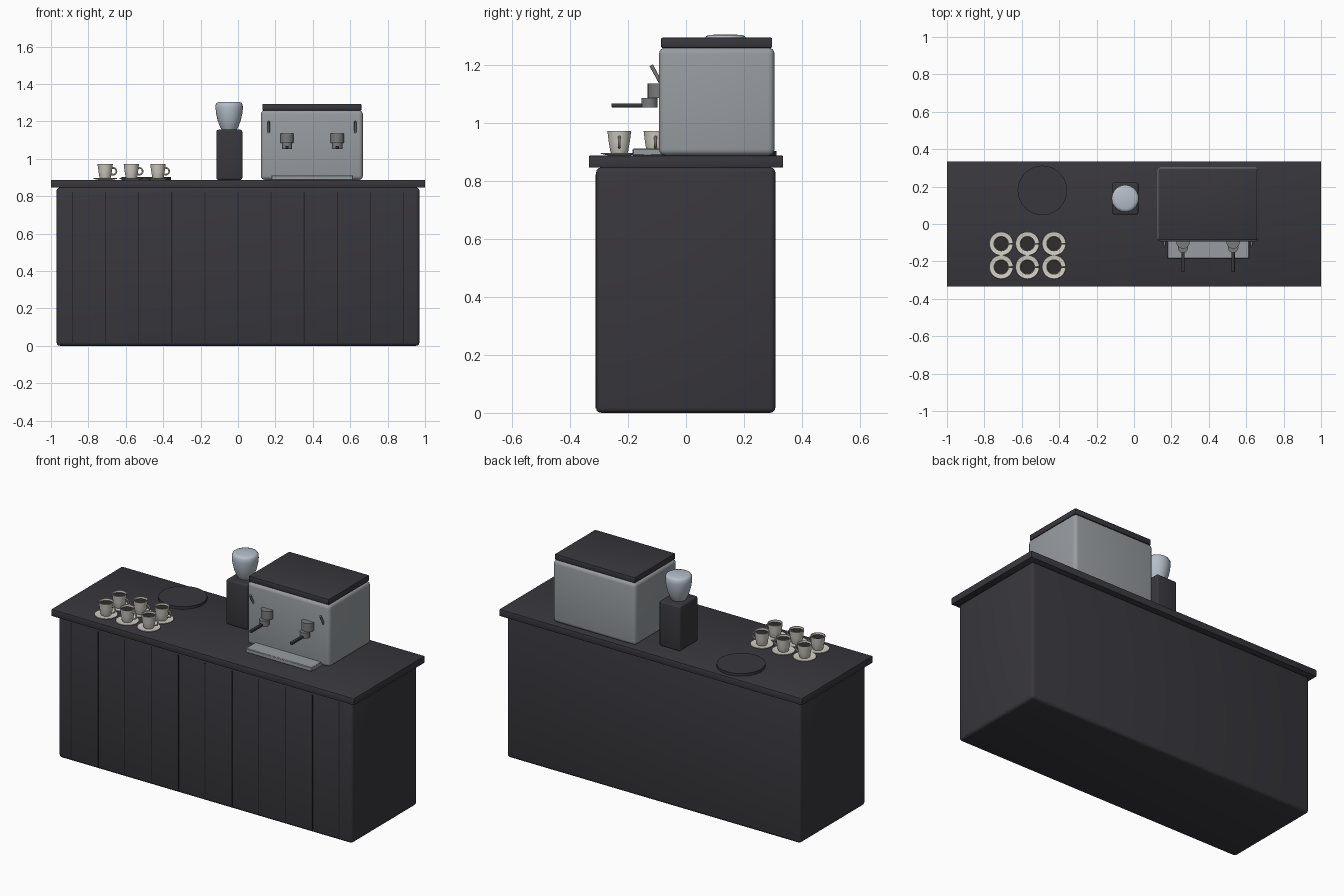
import bpy
import math
from mathutils import Vector

cube = bpy.data.objects.get("Cube")
if cube:
    bpy.data.objects.remove(cube, do_unlink=True)


def material(name, color):
    m = bpy.data.materials.new(name)
    m.use_nodes = True
    m.diffuse_color = (*color, 1)
    m.node_tree.nodes["Principled BSDF"].inputs["Base Color"].default_value = (*color, 1)
    return m


CHARCOAL = material("charcoal", (0.04, 0.038, 0.046))
SEAM = material("seam black", (0.018, 0.017, 0.02))
STEEL = material("brushed steel", (0.31, 0.335, 0.355))
METAL = material("dark metal", (0.19, 0.195, 0.2))
HOPPER = material("hopper blue grey", (0.46, 0.52, 0.59))
CHINA = material("off white china", (0.64, 0.62, 0.55))
COFFEE = material("coffee", (0.03, 0.025, 0.025))


def finish(ob, name, mat):
    ob.name = name
    ob.data.name = name
    ob.data.materials.append(mat)
    bpy.ops.object.shade_smooth_by_angle(angle=math.radians(40))
    return ob


def box(name, mat, lo, hi, bevel=0.0, segments=3):
    lo, hi = Vector(lo), Vector(hi)
    bpy.ops.mesh.primitive_cube_add(size=1, location=(lo + hi) / 2)
    ob = bpy.context.object
    ob.scale = hi - lo
    bpy.ops.object.transform_apply(location=False, rotation=False, scale=True)
    if bevel:
        mod = ob.modifiers.new("Rounded edges", "BEVEL")
        mod.width = bevel
        mod.segments = segments
        bpy.ops.object.modifier_apply(modifier=mod.name)
    return finish(ob, name, mat)


def rod(name, mat, a, b, radius, sides=24):
    a, b = Vector(a), Vector(b)
    bpy.ops.mesh.primitive_cylinder_add(vertices=sides, radius=radius,
                                        depth=(b - a).length, location=(a + b) / 2)
    ob = bpy.context.object
    ob.rotation_euler = (b - a).to_track_quat("Z", "Y").to_euler()
    return finish(ob, name, mat)


def lathe(name, mat, profile, location, sides=32):
    """Turn (radius, height) points around z; ends at radius 0 close up."""
    verts, rings, faces = [], [], []
    for r, z in profile:
        count = sides if r > 0 else 1
        rings.append([len(verts) + i for i in range(count)])
        for i in range(count):
            a = math.tau * i / sides
            verts.append((r * math.cos(a), r * math.sin(a), z))
    for p, q in zip(rings, rings[1:]):
        for i in range(sides):
            j = (i + 1) % sides
            quad = [p[i % len(p)], p[j % len(p)], q[j % len(q)], q[i % len(q)]]
            faces.append(list(dict.fromkeys(quad)))
    mesh = bpy.data.meshes.new(name)
    mesh.from_pydata(verts, [], faces)
    ob = bpy.data.objects.new(name, mesh)
    ob.location = location
    bpy.context.collection.objects.link(ob)
    bpy.ops.object.select_all(action="DESELECT")
    ob.select_set(True)
    bpy.context.view_layer.objects.active = ob
    return finish(ob, name, mat)


TOP = 0.887

# Counter with plank seams on the front
box("counter_body", CHARCOAL, (-0.97, -0.31, 0), (0.97, 0.308, 0.846), 0.018)
box("counter_top", CHARCOAL, (-1, -0.335, 0.845), (1, 0.335, TOP), 0.005, 2)
for i in range(-5, 6):
    x = i * 0.177
    box(f"plank_seam_{i + 6}", SEAM, (x - 0.003, -0.312, 0.015), (x + 0.003, -0.305, 0.822))

# Coffee machine
box("machine_body", STEEL, (0.122, -0.093, TOP), (0.668, 0.305, 1.259), 0.022, 4)
box("machine_lid", CHARCOAL, (0.13, -0.086, 1.258), (0.66, 0.297, 1.293), 0.005, 2)
box("drip_tray", STEEL, (0.178, -0.184, TOP), (0.615, -0.08, 0.911), 0.003, 1)

# Brew groups, filter holders and steam wands, one set on each side
for side, sign in (("right", -1), ("left", 1)):
    x = 0.396 + sign * 0.134
    rod(f"{side}_group_head", METAL, (x, -0.096, 1.085), (x, -0.096, 1.135), 0.036)
    rod(f"{side}_filter_basket", METAL, (x, -0.126, 1.052), (x, -0.126, 1.086), 0.028)
    box(f"{side}_filter_handle", CHARCOAL, (x - 0.009, -0.257, 1.053),
        (x + 0.009, -0.12, 1.067), 0.003, 2)
    w = 0.396 + sign * 0.232
    rod(f"{side}_steam_wand", METAL, (w, -0.12, 1.198), (w, -0.086, 1.136), 0.0065, 12)

# Grinder
box("grinder_body", CHARCOAL, (-0.115, 0.05, TOP), (0.023, 0.222, 1.155), 0.01)
lathe("grinder_hopper", HOPPER,
      [(0, 1.15), (0.038, 1.15), (0.049, 1.17), (0.062, 1.205), (0.07, 1.24),
       (0.073, 1.27), (0.072, 1.29), (0.066, 1.299), (0.055, 1.303), (0, 1.304)],
      (-0.047, 0.136, 0))

# Round serving tray
rod("round_tray", CHARCOAL, (-0.49, 0.18, TOP), (-0.49, 0.18, 0.903), 0.132, 48)

# Cups on saucers
for row, y in enumerate((-0.105, -0.23)):
    for col, x in enumerate((-0.71, -0.57, -0.428)):
        tag = f"{row + 1}_{col + 1}"
        spot = (x, y, TOP)
        lathe(f"saucer_{tag}", CHINA,
              [(0, 0), (0.036, 0), (0.064, 0.006), (0.063, 0.009), (0.035, 0.005), (0, 0.005)], spot)
        lathe(f"cup_{tag}", CHINA,
              [(0, 0.006), (0.027, 0.006), (0.031, 0.015), (0.036, 0.045), (0.041, 0.084),
               (0.037, 0.084), (0.033, 0.05), (0, 0.05)], spot)
        lathe(f"coffee_{tag}", COFFEE, [(0.0362, 0.073), (0, 0.073)], spot)
        bpy.ops.mesh.primitive_torus_add(
            major_segments=20, minor_segments=8, major_radius=0.018, minor_radius=0.0045,
            location=(x + 0.042, y, TOP + 0.046), rotation=(math.pi / 2, 0, 0))
        finish(bpy.context.object, f"cup_handle_{tag}", CHINA)
